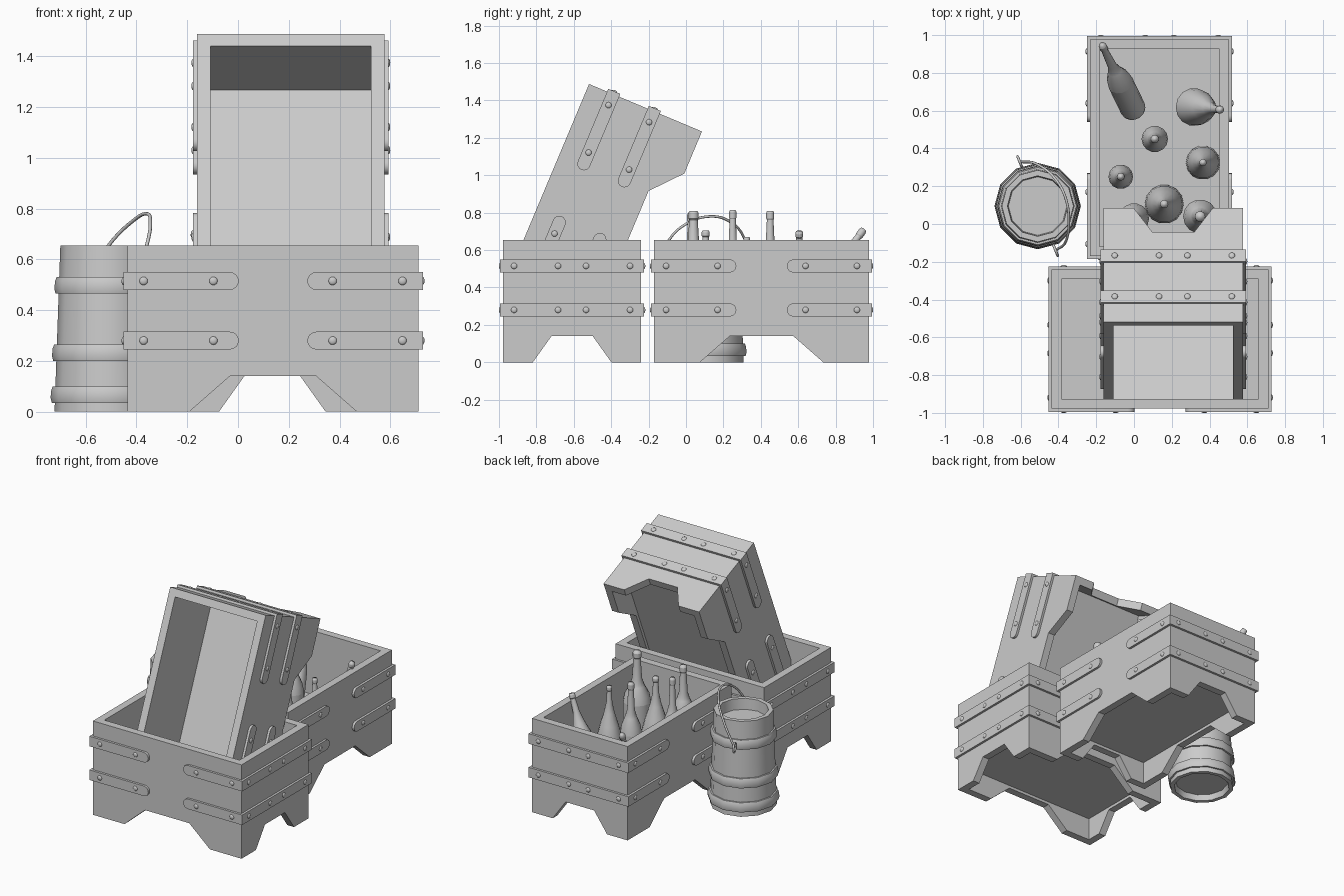
import bpy, bmesh
from math import pi, radians, sin, cos
from mathutils import Matrix, Vector

cube = bpy.data.objects.get("Cube")
if cube:
    bpy.data.objects.remove(cube, do_unlink=True)

grey = bpy.data.materials.new("plain grey")
grey.use_nodes = True
grey.diffuse_color = (0.6, 0.6, 0.6, 1)
grey.node_tree.nodes["Principled BSDF"].inputs["Base Color"].default_value = (0.6, 0.6, 0.6, 1)

T = Matrix.Translation


def add_object(name, mesh, matrix=Matrix()):
    obj = bpy.data.objects.new(name, mesh)
    bpy.context.collection.objects.link(obj)
    obj.matrix_world = matrix
    return obj


def finish(name, bm, smooth=35):
    bmesh.ops.remove_doubles(bm, verts=bm.verts, dist=0.0002)
    bmesh.ops.recalc_face_normals(bm, faces=bm.faces)
    mesh = bpy.data.meshes.new(name)
    bm.to_mesh(mesh)
    bm.free()
    mesh.materials.append(grey)
    mesh.shade_smooth()
    mesh.set_sharp_from_angle(angle=radians(smooth))
    return mesh


def add_box(bm, lo, hi):
    lo, hi = Vector(lo), Vector(hi)
    size = Matrix.Diagonal((*(hi - lo), 1))
    bmesh.ops.create_cube(bm, size=1, matrix=T((lo + hi) / 2) @ size)


def add_prism(bm, outline, depth, matrix=Matrix()):
    """Extrude an XZ outline along Y, centred on y = 0."""
    face = bm.faces.new([bm.verts.new((x, -depth / 2, z)) for x, z in outline])
    grown = bmesh.ops.extrude_face_region(bm, geom=[face])["geom"]
    top = [v for v in grown if isinstance(v, bmesh.types.BMVert)]
    bmesh.ops.translate(bm, verts=top, vec=(0, depth, 0))
    bmesh.ops.transform(bm, verts=list(face.verts) + top, matrix=matrix)


def lathe(name, profile, sides, smooth=40):
    bm = bmesh.new()
    verts = [bm.verts.new((r, 0, z)) for r, z in profile]
    edges = [bm.edges.new(pair) for pair in zip(verts, verts[1:])]
    bmesh.ops.spin(bm, geom=verts + edges, cent=(0, 0, 0), axis=(0, 0, 1),
                   angle=2 * pi, steps=sides)
    return finish(name, bm, smooth)


# Crate body: a block with the inside, the underside and the leg gaps cut away
HX, HY, TOP, WALL = 0.574, 0.369, 0.655, 0.052
TURN = Matrix.Rotation(pi / 2, 4, 'Z')


def gap(bottom, top, depth, matrix):
    bm = bmesh.new()
    flare = bottom + (bottom - top) / 2
    add_prism(bm, [(-flare, -0.07), (flare, -0.07), (top, 0.14), (-top, 0.14)], depth, matrix)
    return bm


def hollow(low, high):
    bm = bmesh.new()
    add_box(bm, (WALL - HX, WALL - HY, low), (HX - WALL, HY - WALL, high))
    return bm


def make_crate_body():
    bm = bmesh.new()
    add_box(bm, (-HX, -HY, 0), (HX, HY, TOP))
    body = add_object("crate_blank", finish("crate_body", bm))
    cutters = []
    for cut in (hollow(0.21, 1), hollow(-0.1, 0.16),
                gap(0.33, 0.17, 2, Matrix()), gap(0.21, 0.11, 2, TURN)):
        cutter = add_object("cutter", finish("cutter", cut))
        cutter.hide_render = True
        cutters.append(cutter)
        mod = body.modifiers.new("cut", 'BOOLEAN')
        mod.operation, mod.object, mod.solver = 'DIFFERENCE', cutter, 'EXACT'
    bpy.context.view_layer.update()
    result = body.evaluated_get(bpy.context.evaluated_depsgraph_get())
    mesh = bpy.data.meshes.new_from_object(result)
    for helper in cutters + [body]:
        bpy.data.objects.remove(helper, do_unlink=True)
    mesh.materials.clear()
    mesh.materials.append(grey)
    mesh.shade_flat()
    return mesh


# Metal straps wrap each short side and end in a round tip on the long sides
STRAP, HALF = 0.016, 0.035
LEVELS = (0.28, 0.515)


def make_straps():
    bm = bmesh.new()
    tip = [(0.17 - HALF * sin(a * pi / 8), HALF * cos(a * pi / 8)) for a in range(9)]
    outline = tip + [(HX + STRAP, -HALF), (HX + STRAP, HALF)]
    for z in LEVELS:
        for sx in (-1, 1):
            x = sx * (HX + STRAP / 2)
            add_box(bm, (x - STRAP / 2, -HY, z - HALF), (x + STRAP / 2, HY, z + HALF))
            for sy in (-1, 1):
                shape = [(sx * px, pz) for px, pz in outline]
                add_prism(bm, shape, STRAP, T((0, sy * (HY + STRAP / 2), z)))
    return finish("straps", bm, 40)


def make_rivets():
    bm = bmesh.new()
    out = STRAP - 0.001
    spots = [(x * s, (HY + out) * t, 'y') for x in (0.51, 0.235) for s in (-1, 1) for t in (-1, 1)]
    spots += [((HX + out) * t, y * s, 'x') for y in (0.31, 0.075) for s in (-1, 1) for t in (-1, 1)]
    for x, y, axis in spots:
        flat = (0.008, 0.017, 0.017, 1) if axis == 'x' else (0.017, 0.008, 0.017, 1)
        for z in LEVELS:
            bmesh.ops.create_icosphere(bm, subdivisions=2, radius=1,
                                       matrix=T((x, y, z)) @ Matrix.Diagonal(flat))
    return finish("rivets", bm, 60)


crate_parts = {"body": make_crate_body(), "straps": make_straps(), "rivets": make_rivets()}
tilt = Matrix.Rotation(radians(67.2), 4, 'X')
places = {"front_crate": T((0.138, -0.609, 0)),
          "back_crate": T((0.135, 0.404, 0)) @ TURN,
          "tilted_crate": T((0.208, -0.137, 0.705)) @ tilt @ TURN}
for crate, place in places.items():
    for part, mesh in crate_parts.items():
        add_object(crate + "_" + part, mesh, place)

# Bucket with a recessed top, a recessed base and three hoops
bucket_at = T((-0.51, 0.095, 0))


def stave(z):
    return 0.213 - 0.035 * z


add_object("bucket", lathe("bucket", [
    (0, 0.04), (0.175, 0.04), (0.185, 0), (stave(0), 0), (stave(TOP), TOP),
    (0.16, TOP), (0.155, 0.58), (0, 0.58)], 12), bucket_at)
for i, z in enumerate((0.035, 0.2, 0.465)):
    r = stave(z)
    ring = [(r - 0.01, z), (r + 0.012, z), (r + 0.017, z + 0.02),
            (r + 0.014, z + 0.05), (r + 0.008, z + 0.065), (r - 0.01, z + 0.065)]
    add_object(f"bucket_hoop_{i + 1}", lathe("hoop", ring + ring[:1], 12), bucket_at)


# Wire handle with an eye at each end
def wire(name, points, radius, closed=False):
    curve = bpy.data.curves.new(name, 'CURVE')
    curve.dimensions = '3D'
    curve.bevel_depth, curve.bevel_resolution, curve.resolution_u = radius, 2, 6
    spline = curve.splines.new('BEZIER')
    spline.bezier_points.add(len(points) - 1)
    for point, co in zip(spline.bezier_points, points):
        point.co = co
        point.handle_left_type = point.handle_right_type = 'AUTO'
    spline.use_cyclic_u = closed
    curve.use_fill_caps = True
    curve.materials.append(grey)
    add_object(name, curve)


ends = [Vector((-0.605, 0.33, 0.5)), Vector((-0.415, -0.14, 0.5))]
wire("bucket_handle", [ends[0], (-0.51, 0.315, 0.655), (-0.41, 0.23, 0.755), (-0.36, 0.13, 0.78),
                       (-0.345, 0.01, 0.745), (-0.36, -0.09, 0.655), ends[1]], 0.007)
out = (ends[0] - ends[1]).normalized()
for i, end in enumerate(ends):
    eye = [end + out * 0.03 * cos(a * pi / 3) + Vector((0, 0, 0.03 * sin(a * pi / 3)))
           for a in range(6)]
    wire(f"handle_eye_{i + 1}", eye, 0.007, True)


# Bottles: unit height and unit base radius, scaled to size
wine = lathe("tall_bottle", [
    (0, 0), (0.9, 0), (1, 0.03), (1, 0.42), (0.9, 0.5), (0.55, 0.6), (0.36, 0.68),
    (0.26, 0.92), (0.31, 0.93), (0.31, 0.98), (0.24, 1), (0, 1)], 14, 50)
flask = lathe("flask", [
    (0, 0), (0.92, 0), (1, 0.04), (0.93, 0.2), (0.66, 0.42), (0.38, 0.6), (0.22, 0.75),
    (0.17, 0.93), (0.21, 0.94), (0.21, 0.98), (0.17, 1), (0, 1)], 14, 50)


def bottle(name, mesh, radius, base, tip):
    base, tip = Vector(base), Vector(tip)
    axis = tip - base
    aim = Vector((0, 0, 1)).rotation_difference(axis).to_matrix().to_4x4()
    add_object(name, mesh, T(base) @ aim @ Matrix.Diagonal((radius, radius, axis.length, 1)))


FLOOR = 0.21
standing = [(wine, 0.07, 0.11, 0.45, 0.81), (flask, 0.09, 0.365, 0.325, 0.67),
            (wine, 0.065, -0.07, 0.25, 0.815), (flask, 0.103, 0.16, 0.105, 0.705),
            (wine, 0.09, 0.35, 0.04, 0.81), (wine, 0.08, 0, 0.03, 0.8)]
for i, (mesh, r, x, y, top) in enumerate(standing):
    bottle(f"standing_bottle_{i + 1}", mesh, r, (x, y, FLOOR), (x, y, top))
bottle("leaning_bottle", wine, 0.068, (0.0, 0.6, 0.24), (-0.17, 0.95, 0.71))
bottle("leaning_flask", flask, 0.1, (0.31, 0.62, 0.24), (0.46, 0.605, 0.7))
